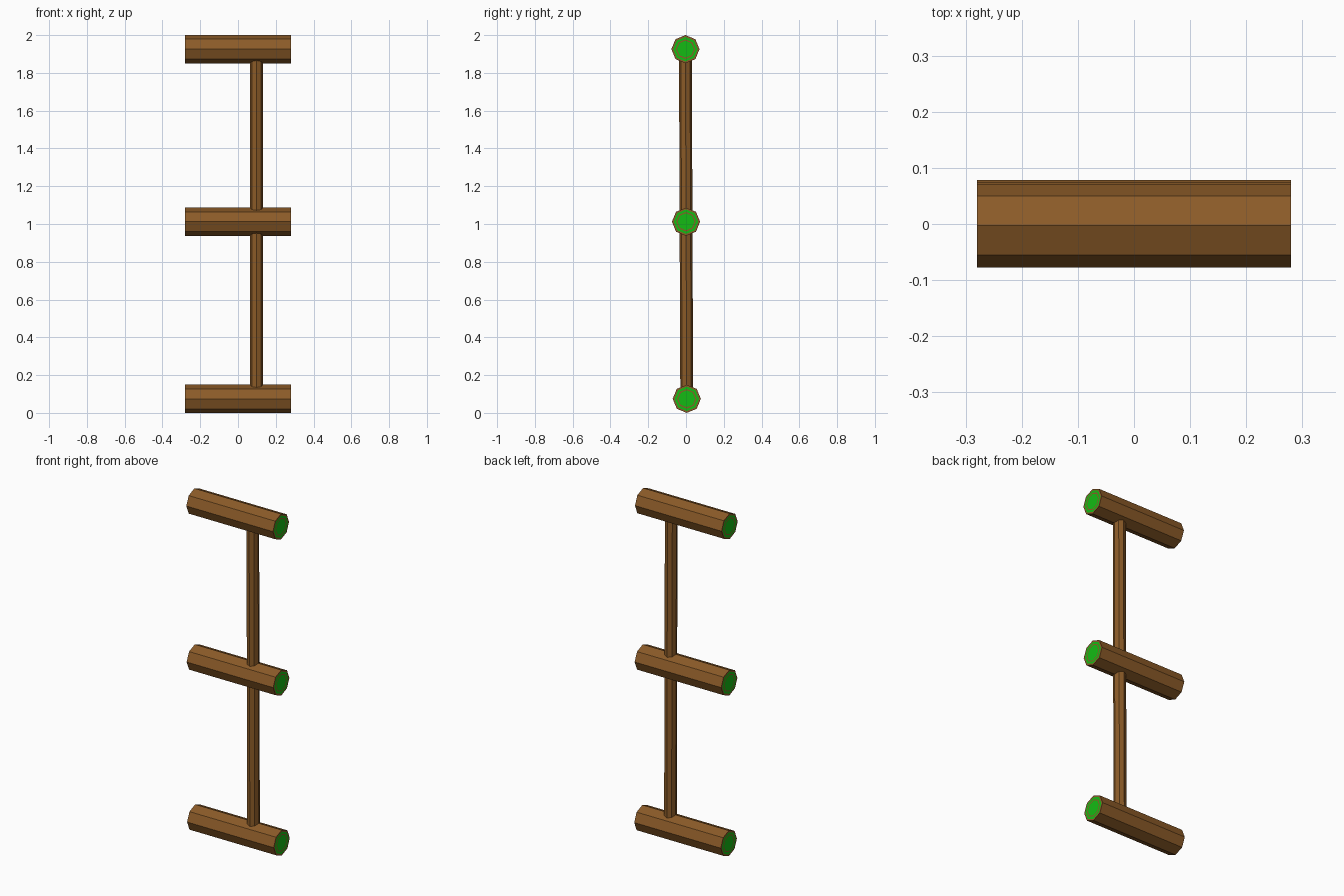
import bpy, bmesh, math
from mathutils import Vector, Matrix

cube = bpy.data.objects.get("Cube")
if cube:
    bpy.data.objects.remove(cube, do_unlink=True)


def material(name, rgb):
    mat = bpy.data.materials.new(name)
    mat.use_nodes = True
    color = (*rgb, 1.0)
    mat.diffuse_color = color
    mat.node_tree.nodes["Principled BSDF"].inputs["Base Color"].default_value = color
    return mat


BARK = material("brown bark", (0.26, 0.105, 0.021))
GREEN = material("green end", (0.007, 0.50, 0.007))
SIDES = 8


def make_object(name, bm, materials):
    mesh = bpy.data.meshes.new(name)
    bm.to_mesh(mesh)
    bm.free()
    for mat in materials:
        mesh.materials.append(mat)
    obj = bpy.data.objects.new(name, mesh)
    bpy.context.collection.objects.link(obj)
    return obj


def prism(radius, length):
    """Octagonal prism along z with corners on the axes."""
    bm = bmesh.new()
    bmesh.ops.create_cone(bm, cap_ends=True, segments=SIDES, radius1=radius,
                          radius2=radius, depth=length)
    return bm


def make_log(name, centre, radius=0.0745, length=0.56):
    """Horizontal log whose ends are inset into alternating rings."""
    bm = prism(radius, length)
    caps = [f for f in bm.faces if abs(f.normal.z) > 0.9]
    for cap in caps:
        for thickness, inner in ((0.009, 1), (0.012, 0), (0.006, 1)):
            bmesh.ops.inset_region(bm, faces=[cap], thickness=thickness,
                                   use_even_offset=True)
            cap.material_index = inner
    bm.transform(Matrix.Rotation(math.pi / 2, 4, "Y"))
    obj = make_object(name, bm, (BARK, GREEN))
    obj.location = centre


def make_post(name, low, high, radius=0.034):
    """Upright post joining the cores of two logs."""
    axis = high - low
    bm = prism(radius, axis.length)
    obj = make_object(name, bm, (BARK,))
    obj.rotation_euler = axis.to_track_quat("Z", "Y").to_euler()
    obj.location = (low + high) / 2 + Vector((0.098, 0, 0))


# Three logs, leaning very slightly forward towards the top
levels = [Vector((0, 0.004, 0.0745)), Vector((0, 0, 1.012)), Vector((0, -0.003, 1.9255))]
for label, centre in zip(("bottom", "middle", "top"), levels):
    make_log(label + "_log", centre)

# Two posts between them, set off centre to the left
for label, low, high in zip(("lower", "upper"), levels, levels[1:]):
    make_post(label + "_post", low, high)
